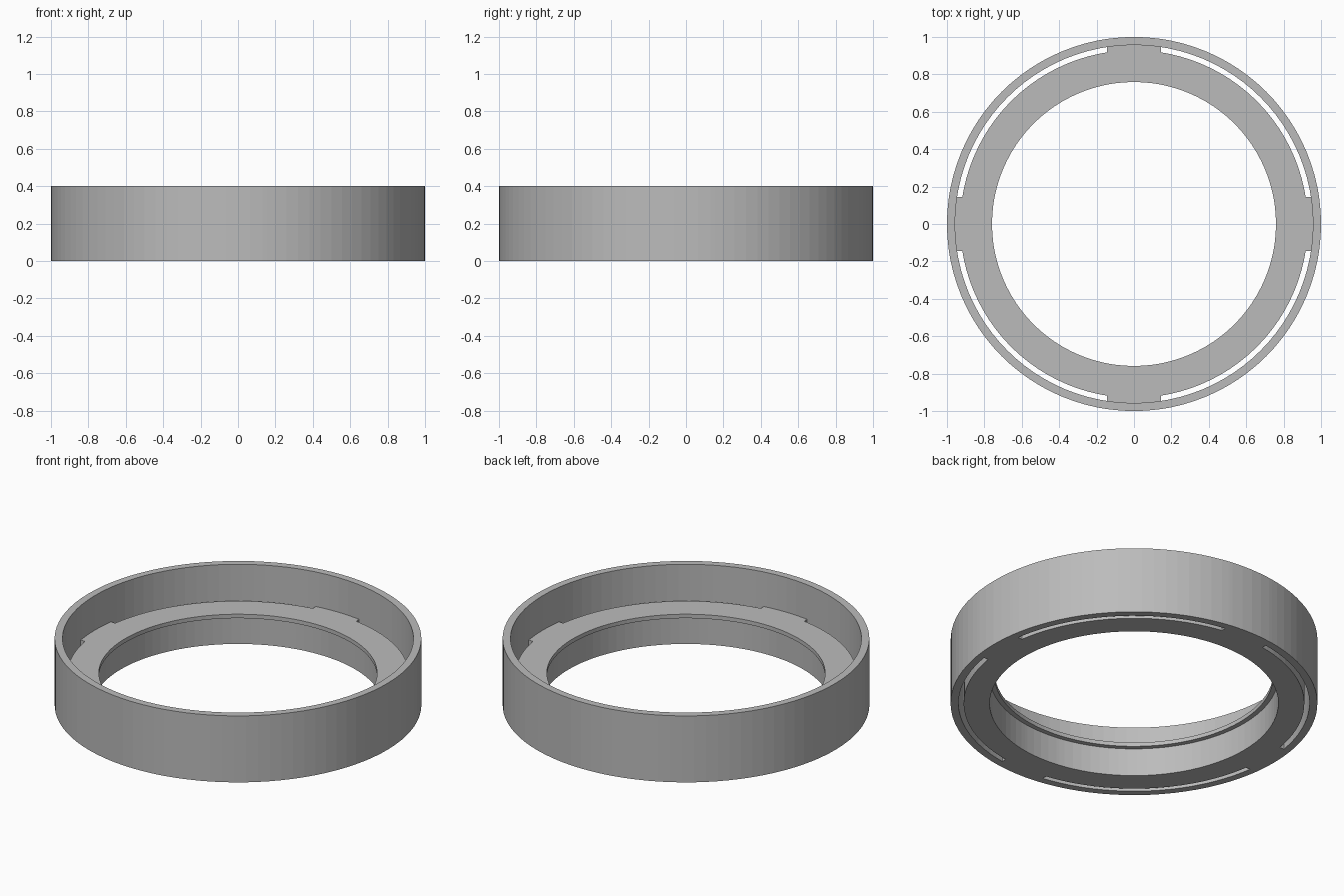
import bpy, bmesh, math

if "Cube" in bpy.data.objects:
    bpy.data.objects.remove(bpy.data.objects["Cube"])

R_OUT, R_WALL, R_BODY = 1.0, 0.957, 0.929   # outer wall, wall inside, inner ring
R_LIP, R_HOLE = 0.759, 0.787                # lip opening, lower bore
TAB = 0.144                                 # half width of the four tabs
H, FLOOR, LIP_Z = 0.4, 0.192, 0.168
SEG = 96

mat = bpy.data.materials.new("plain grey")
mat.diffuse_color = (0.5, 0.5, 0.5, 1)
mat.use_nodes = True
mat.node_tree.nodes["Principled BSDF"].inputs["Base Color"].default_value = mat.diffuse_color

# Angles shared by both parts: even steps plus the tab corners
a_tab = math.asin(TAB / R_WALL)
a_body = math.asin(TAB / R_BODY)
stations = [(2 * math.pi * i / SEG, None) for i in range(SEG)]
for q in range(4):
    for s in (-1, 1):
        stations.append((q * math.pi / 2 + s * a_tab, R_WALL))
        stations.append((q * math.pi / 2 + s * a_body, R_BODY))
stations = sorted((a % (2 * math.pi), r) for a, r in stations)


def ring_radius(a, fixed):
    """Outer radius of the inner ring: wider on the tabs."""
    if fixed:
        return fixed
    off = (a + math.pi / 4) % (math.pi / 2) - math.pi / 4
    return R_WALL if abs(off) < a_tab else R_BODY


def lathe(name, profile):
    """Sweep a closed (radius, z) profile around z."""
    bm = bmesh.new()
    loops = [[bm.verts.new((r * math.cos(a), r * math.sin(a), z))
              for r, z in profile(a, f)] for a, f in stations]
    for i, cur in enumerate(loops):
        nxt = loops[(i + 1) % len(loops)]
        for j in range(len(cur)):
            k = (j + 1) % len(cur)
            bm.faces.new((cur[j], nxt[j], nxt[k], cur[k]))
    bmesh.ops.recalc_face_normals(bm, faces=bm.faces)
    me = bpy.data.meshes.new(name)
    bm.to_mesh(me)
    bm.free()
    me.materials.append(mat)
    ob = bpy.data.objects.new(name, me)
    bpy.context.collection.objects.link(ob)


# Tall thin outer wall
lathe("outer_wall", lambda a, f: [(R_OUT, 0), (R_OUT, H), (R_WALL, H), (R_WALL, 0)])


# Inner ring with four tabs and a thin lip over the bore
def inner_profile(a, f):
    r = ring_radius(a, f)
    return [(r, 0), (r, FLOOR), (R_LIP, FLOOR), (R_LIP, LIP_Z),
            (R_HOLE, LIP_Z), (R_HOLE, 0)]


lathe("inner_ring", inner_profile)
